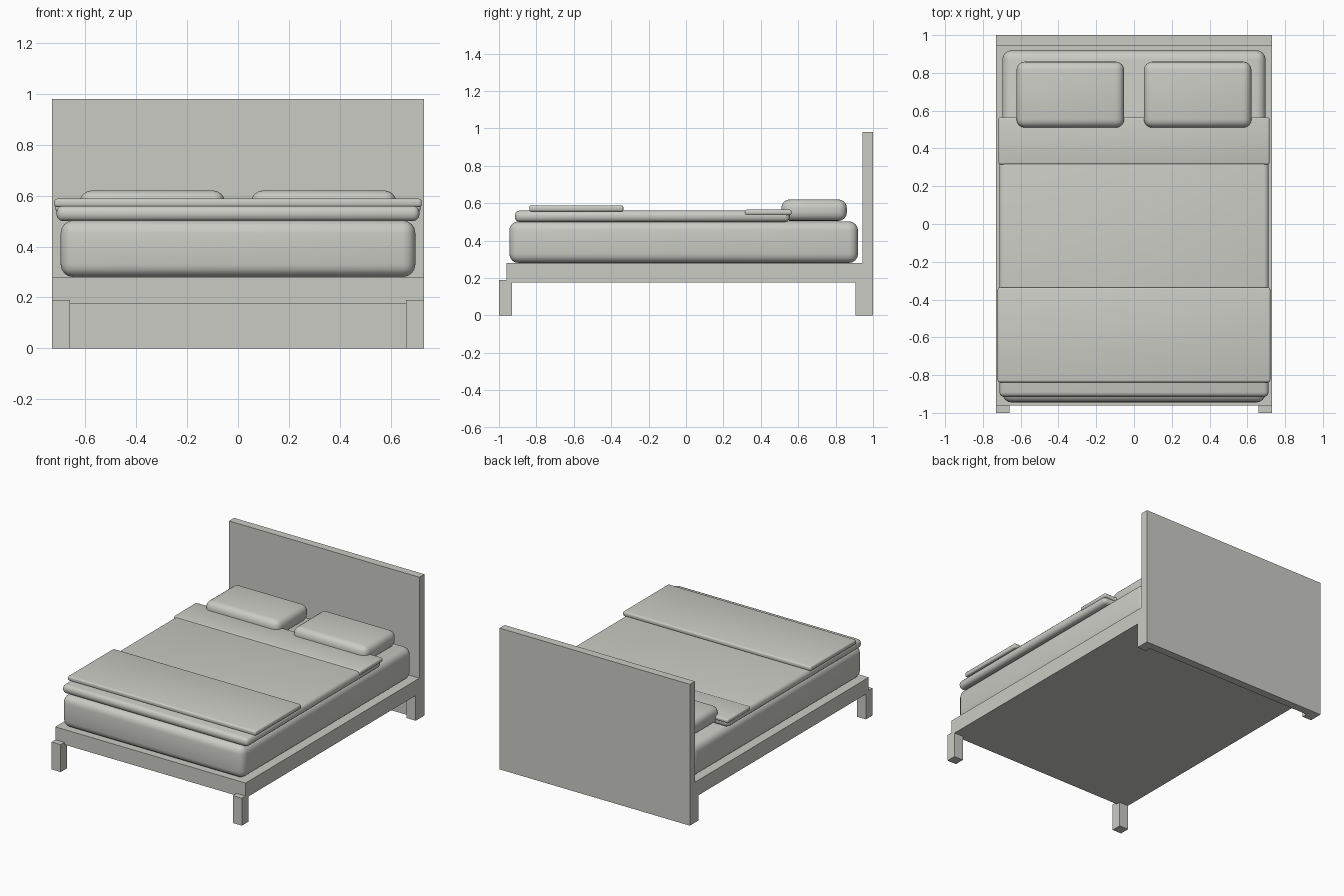
import bpy
import bmesh

cube = bpy.data.objects.get("Cube")
if cube:
    bpy.data.objects.remove(cube, do_unlink=True)

# One flat warm grey for the whole bed
grey = bpy.data.materials.new("warm_grey")
grey.use_nodes = True
colour = (0.6, 0.6, 0.56, 1)
grey.diffuse_color = colour
grey.node_tree.nodes["Principled BSDF"].inputs["Base Color"].default_value = colour


def box(name, x, y, z, bevel=0, segments=3):
    """Box spanning the given ranges; bevelled boxes are soft and smooth."""
    bm = bmesh.new()
    bmesh.ops.create_cube(bm, size=1)
    for v in bm.verts:
        for axis, (low, high) in enumerate((x, y, z)):
            v.co[axis] = low if v.co[axis] < 0 else high
    for face in bm.faces:
        face.smooth = bevel > 0
    mesh = bpy.data.meshes.new(name)
    bm.to_mesh(mesh)
    bm.free()
    mesh.materials.append(grey)
    obj = bpy.data.objects.new(name, mesh)
    bpy.context.collection.objects.link(obj)
    if bevel:
        mod = obj.modifiers.new("soft_edges", "BEVEL")
        mod.width = bevel
        mod.segments = segments
        mod.limit_method = "NONE"
    return obj


def wide(half):
    return (-half, half)


# Frame and headboard
box("bed_frame", wide(0.73), (-0.96, 0.945), (0.175, 0.28))
box("headboard", wide(0.73), (0.945, 1.0), (0, 0.98))

# Legs and pillows, one of each per side
for side, sign in (("right", -1), ("left", 1)):
    leg_x = sorted((sign * 0.66, sign * 0.73))
    box("front_leg_" + side, leg_x, (-1.0, -0.93), (0, 0.19))
    box("back_leg_" + side, leg_x, (0.905, 0.998), (0, 0.18))
    pillow_x = sorted((sign * 0.052, sign * 0.622))
    box("pillow_" + side, pillow_x, (0.51, 0.86), (0.505, 0.62), 0.045, 4)

# Mattress and bedding
box("mattress", wide(0.697), (-0.945, 0.92), (0.28, 0.503), 0.05, 4)
box("blanket", wide(0.713), (-0.915, 0.555), (0.5, 0.56), 0.025)
box("blanket_fold", wide(0.717), (0.315, 0.565), (0.537, 0.565), 0.01)
box("foot_throw", wide(0.722), (-0.838, -0.335), (0.555, 0.588), 0.011)
